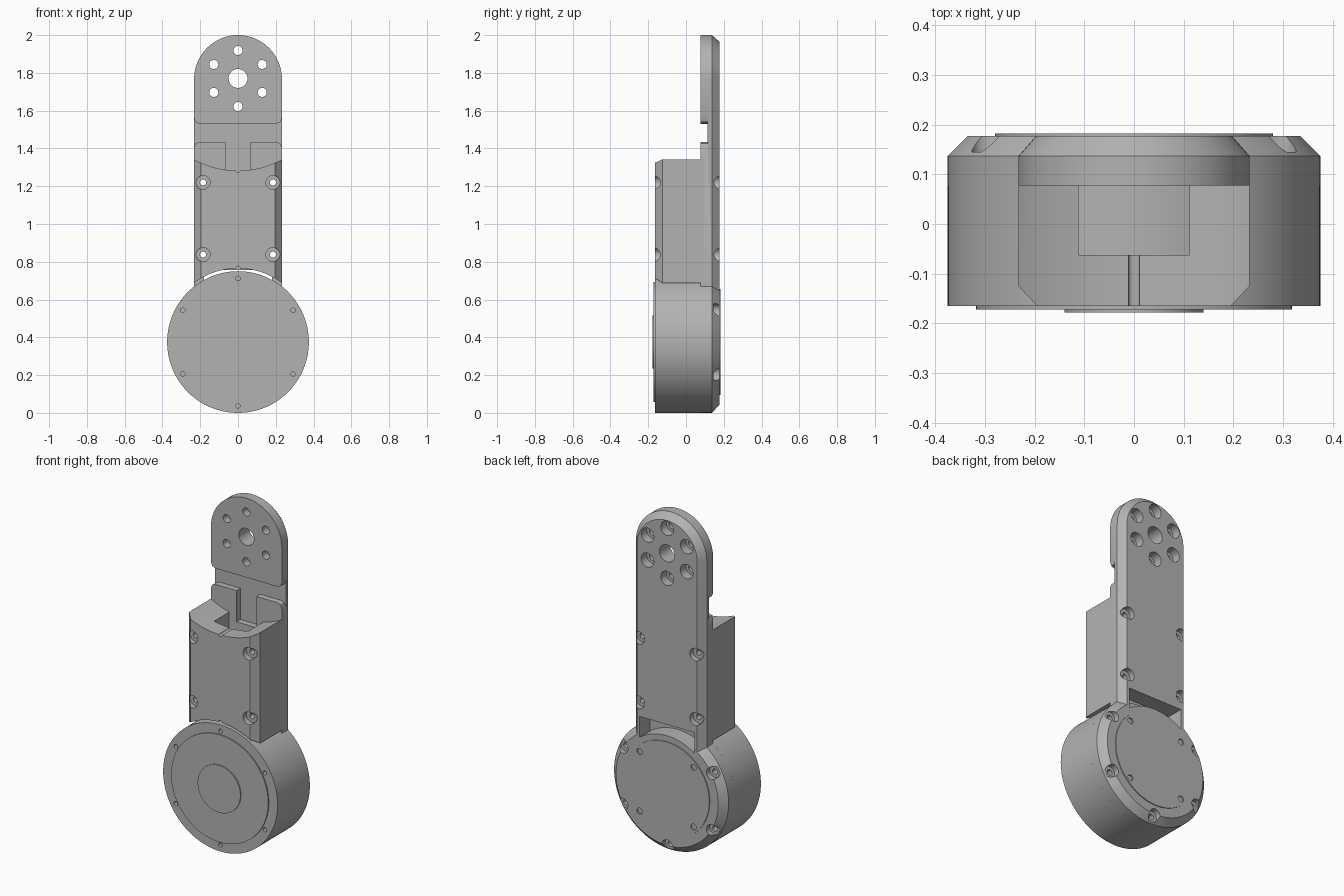
import bpy, bmesh
from math import sin, cos, pi, radians

cube = bpy.data.objects.get("Cube")
if cube:
    bpy.data.objects.remove(cube, do_unlink=True)

grey = bpy.data.materials.new("machined grey")
grey.use_nodes = True
COLOUR = (0.45, 0.45, 0.45, 1)
grey.diffuse_color = COLOUR
grey.node_tree.nodes["Principled BSDF"].inputs["Base Color"].default_value = COLOUR

HALF = 0.2325               # half width of the arm
HUB, TIP = 0.375, 1.7675    # heights of the two joint axes
BACK = 0.177


def loft(name, rings):
    """Closed solid through rings of 3D points."""
    bm = bmesh.new()
    loops = [[bm.verts.new(p) for p in ring] for ring in rings]
    n = len(loops[0])
    bm.faces.new(loops[0])
    bm.faces.new(loops[-1])
    for a, b in zip(loops, loops[1:]):
        for i in range(n):
            j = (i + 1) % n
            bm.faces.new((a[i], a[j], b[j], b[i]))
    bmesh.ops.recalc_face_normals(bm, faces=bm.faces)
    mesh = bpy.data.meshes.new(name)
    bm.to_mesh(mesh)
    bm.free()
    mesh.materials.append(grey)
    obj = bpy.data.objects.new(name, mesh)
    bpy.context.collection.objects.link(obj)
    return obj


def turned(name, x, z, steps, n=96):
    """Round part along y; steps are (radius, y)."""
    return loft(name, [[(x + r * cos(2 * pi * i / n), y, z + r * sin(2 * pi * i / n))
                        for i in range(n)] for r, y in steps])


def box(name, x0, x1, y0, y1, z0, z1):
    return loft(name, [[(x0, y0, z), (x1, y0, z), (x1, y1, z), (x0, y1, z)]
                       for z in (z0, z1)])


def combine(target, tool, operation="DIFFERENCE"):
    mod = target.modifiers.new("combine", "BOOLEAN")
    mod.operation, mod.solver, mod.object = operation, "EXACT", tool
    bpy.context.view_layer.objects.active = target
    bpy.ops.object.modifier_apply(modifier=mod.name)
    bpy.data.objects.remove(tool, do_unlink=True)


def drill(target, x, z, r, y0, y1, n=24):
    combine(target, turned("drill", x, z, [(r, y0), (r, y1)], n))


def around(z, radius, angles):
    return [(radius * cos(radians(a)), z + radius * sin(radians(a))) for a in angles]


# Back plate with a round top and a bevelled rear edge
def plate_ring(w, y, n=48):
    arc = [(w * cos(pi * i / n), y, TIP + w * sin(pi * i / n)) for i in range(n + 1)]
    return [(w, y, 0.5)] + arc + [(-w, y, 0.5)]


arm = loft("arm", [plate_ring(HALF, 0.078), plate_ring(HALF, 0.137),
                   plate_ring(HALF - 0.035, BACK)])

# Bevelled hub cover at the foot of the plate
cover = turned("hub_cover", 0, HUB, [(0.375, 0.078), (0.375, 0.137), (0.335, BACK)])
combine(arm, cover, "UNION")

# Hollow housing in front of the plate
housing = loft("housing", [[(HALF, 0.09, z), (-HALF, 0.09, z), (-HALF, -0.125, z),
                            (-0.195, -0.165, z), (0.195, -0.165, z), (HALF, -0.125, z)]
                           for z in (0.6, 1.4)])
drill(housing, 0, HUB, 0.39, -0.3, 0.3, 128)
drill(housing, 0, TIP, 0.485, -0.3, 0.3, 128)
combine(arm, housing, "UNION")
combine(arm, box("cavity", -0.112, 0.112, -0.062, 0.078, 0.5, 1.5))
for z in (1.285, 0.765):
    drill(arm, 0, z, 0.012, -0.2, -0.05, 16)

# Recessed band across the plate and the cable notch below it
band = [(-0.3, 1.435), (0.3, 1.435), (0.3, 1.53), (-0.3, 1.53)]
combine(arm, loft("band", [[(x, y, z) for x, z in band] for y in (0.0, 0.115)]))
combine(arm, box("notch", -0.065, 0.065, 0.0, 0.115, 1.25, 1.5))

# Softened outer corners beside the band
for side in (-1, 1):
    for z, up in ((1.435, -1), (1.53, 1)):
        e, c = side * 0.24, side * (HALF - 0.03)
        corner = [(e, z - up * 0.01), (c, z - up * 0.01), (c, z),
                  (side * (HALF - 0.009), z + up * 0.009), (side * HALF, z + up * 0.03),
                  (e, z + up * 0.03)]
        combine(arm, loft("corner", [[(x, y, zz) for x, zz in corner]
                                     for y in (0.05, 0.115)]))

# Window above the hub, stopping at the round hub edge
window = box("window", -0.18, 0.18, 0.078, 0.3, 0.58, 0.756)
drill(window, 0, HUB, 0.315, 0.0, 0.4, 96)
combine(arm, window)

# Through bolts with counterbores on both faces
for x in (-0.185, 0.185):
    for z in (0.838, 1.22):
        drill(arm, x, z, 0.016, -0.3, 0.3)
        drill(arm, x, z, 0.037, -0.3, -0.132)
        drill(arm, x, z, 0.037, 0.144, 0.3)

# Output flange holes at the tip
drill(arm, 0, TIP + 0.003, 0.05, 0, 0.3, 32)
for x, z in around(TIP + 0.003, 0.148, range(30, 390, 60)):
    drill(arm, x, z, 0.024, 0, 0.3)
    drill(arm, x, z, 0.042, 0.125, 0.3)

# Cover bolts around the hub
for x, z in around(HUB, 0.337, (30, 150, 210, 270, 330)):
    drill(arm, x, z, 0.035, 0.145, 0.3)
    drill(arm, x, z, 0.016, 0.11, 0.3)

# Motor drum and its rim screws
drum = turned("motor_drum", 0, HUB, [(0.375, -0.165), (0.375, 0.078)], 128)
for x, z in around(HUB, 0.337, range(30, 390, 60)):
    drill(drum, x, z, 0.012, -0.3, -0.14, 16)

# Front and rear discs
front = turned("front_disc", 0, HUB, [(0.318, -0.16), (0.318, -0.172)])
hub = turned("front_boss", 0, HUB, [(0.14, -0.17), (0.14, -0.178)], 64)
rear = turned("rear_disc", 0, HUB, [(0.28, 0.17), (0.28, 0.182)])
for x, z in around(HUB, 0.25, (45, 135, 225, 315)):
    drill(rear, x, z, 0.018, 0.174, 0.3, 16)
    drill(arm, x, z, 0.018, 0.15, 0.3, 16)

for obj in (arm, drum, front, hub, rear):
    bpy.ops.object.select_all(action="DESELECT")
    obj.select_set(True)
    bpy.context.view_layer.objects.active = obj
    bpy.ops.object.shade_smooth_by_angle(angle=radians(25))
